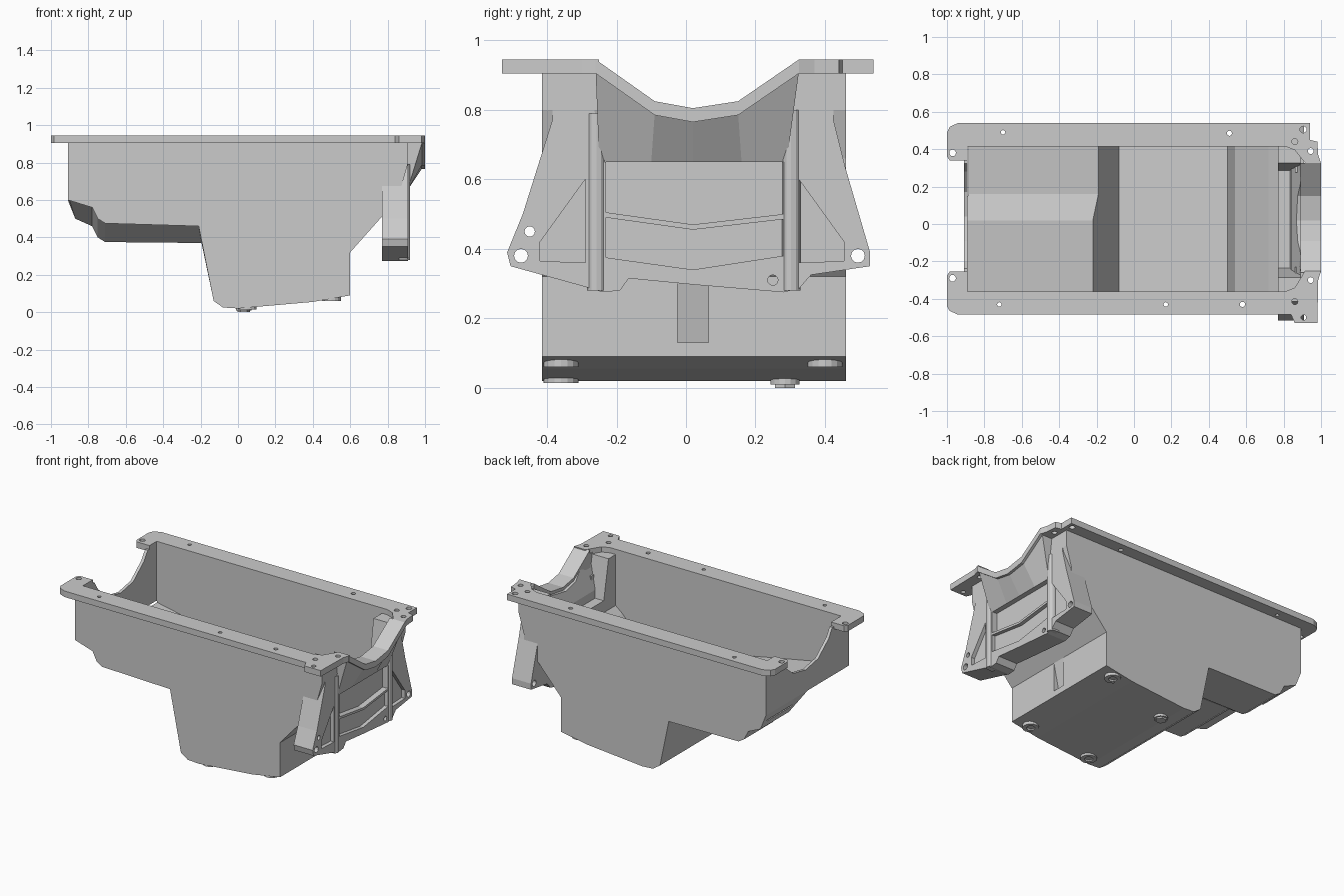
import bpy, bmesh, math
from mathutils import Vector

if "Cube" in bpy.data.objects:
    bpy.data.objects.remove(bpy.data.objects["Cube"])

def make(name, verts, faces):
    bm = bmesh.new()
    vs = [bm.verts.new(v) for v in verts]
    for f in faces:
        bm.faces.new([vs[i] for i in f])
    bmesh.ops.recalc_face_normals(bm, faces=bm.faces)
    me = bpy.data.meshes.new(name)
    bm.to_mesh(me)
    bm.free()
    ob = bpy.data.objects.new(name, me)
    bpy.context.collection.objects.link(ob)
    return ob

def loft(name, sections):
    """Closed solid through equal-length rings of 3D points."""
    n, k = len(sections[0]), len(sections)
    verts = [p for s in sections for p in s]
    faces = [list(range(n)), list(range((k - 1) * n, k * n))]
    for s in range(k - 1):
        for i in range(n):
            j = (i + 1) % n
            faces.append([s*n + i, s*n + j, (s+1)*n + j, (s+1)*n + i])
    return make(name, verts, faces)

def prism(name, pts, axis, a, b):
    """Extrude a 2D outline along x (y,z), y (x,z) or z (x,y)."""
    put = {'x': lambda p, t: (t, p[0], p[1]),
           'y': lambda p, t: (p[0], t, p[1]),
           'z': lambda p, t: (p[0], p[1], t)}[axis]
    return loft(name, [[put(p, t) for p in pts] for t in (a, b)])

def circle(u, v, r, n=12):
    return [(u + r*math.cos(2*math.pi*i/n), v + r*math.sin(2*math.pi*i/n)) for i in range(n)]

def cut(ob, *cutters):
    for c in cutters:
        m = ob.modifiers.new("cut", 'BOOLEAN')
        m.operation, m.solver, m.object = 'DIFFERENCE', 'EXACT', c
        bpy.context.view_layer.objects.active = ob
        bpy.ops.object.modifier_apply(modifier=m.name)
        bpy.data.objects.remove(c)

# Pan body: floor of the shallow end drops toward the back
right_out = [(-.13, .06), (-.08, .025), (0, .02), (.4, .055), (.6, .09), (.6, .32),
             (.76, .5), (.87, .6), (.87, .66), (.91, .8), (.91, .92)]
out_f = [(-.91, .92), (-.91, .6), (-.9, .597), (-.78, .56), (-.75, .5), (-.71, .475), (-.21, .46)]
out_b = [(-.91, .92), (-.91, .6), (-.87, .5), (-.78, .46), (-.75, .4), (-.71, .375), (-.195, .37)]
right_in = [(-.08, .06), (.5, .1), (.54, .33), (.72, .53), (.83, .62), (.84, .7), (.89, .85), (.89, 1)]
in_f = [(-.89, 1), (-.89, .63), (-.22, .5)]
in_b = [(-.89, 1), (-.89, .54), (-.19, .4)]

def tub(name, front, back, right, ys):
    return loft(name, [[(x, y, z) for x, z in part + right]
                       for y, part in zip(ys, (front, front, back, back))])

body = tub("pan_body", out_f, out_b, right_out, (-.415, .02, .16, .46))
cavity = tub("cavity", in_f, in_b, right_in, (-.36, .02, .16, .415))

# End notches and the groove in the sump wall
dip = [(-.26, .945), (-.09, .825), (.02, .805), (.15, .825), (.325, .945)]
left_dip = [(-.255, .945), (-.2, .86), (-.09, .77), (.04, .745), (.17, .77), (.28, .86), (.34, .945)]
cut(body, cavity,
    prism("left_notch", left_dip + [(.34, 1.1), (-.255, 1.1)], 'x', -1.1, -.8),
    prism("right_notch", [(y, z - .02) for y, z in dip] + [(.325, 1.1), (-.26, 1.1)], 'x', .8, 1.1),
    prism("groove", [(.56, .13), (.65, .13), (.65, .34), (.6, .32)], 'y', -.025, .065))

# Top flange rails with bolt holes
front_rail = [(-1, -.44), (-.985, -.465), (-.94, -.485), (.84, -.485), (.86, -.53), (.98, -.53),
              (.985, -.3), (1, -.25), (.915, -.25), (.86, -.34), (.81, -.36),
              (-.89, -.36), (-.89, -.255), (-.985, -.255), (-1, -.275)]
back_rail = [(-1, .49), (-.985, .52), (-.94, .54), (.94, .54), (.94, .45), (.98, .44),
             (.985, .37), (1, .325), (.915, .325), (.86, .395), (.81, .415),
             (-.89, .415), (-.89, .34), (-.985, .34), (-1, .36)]
holes_f = [(-.97, -.29, .018), (-.72, -.43, .012), (.17, -.43, .012), (.58, -.43, .014),
           (.86, -.415, .016), (.945, -.3, .016), (.907, -.5, .014)]
holes_b = [(-.97, .38, .018), (-.7, .49, .012), (.51, .485, .014), (.86, .44, .016),
           (.905, .505, .018), (.945, .39, .016)]
for name, rail, holes in (("front_flange", front_rail, holes_f), ("back_flange", back_rail, holes_b)):
    cut(prism(name, rail, 'z', .905, .945),
        *[prism("hole", circle(*h), 'z', .8, 1.0) for h in holes])

# Dipped rim and flared skirt at the right end
prism("end_rim", dip + [(y, z - .04) for y, z in reversed(dip)], 'x', .89, 1.0)
base_y = [-.25, -.1, .02, .16, .29]
loft("rim_skirt", [[(.985, y, z - .035), (.89, y, z - .035), (.87, b, .65), (.905, b, .65)]
                   for (y, z), b in zip(dip, base_y)])

# Mounting bracket plate with pockets and bolt holes
plate = prism("mounting_bracket", [
    (-.385, .91), (-.385, .77), (-.47, .5), (-.515, .39), (-.505, .35), (-.27, .285),
    (-.24, .275), (-.19, .28), (-.165, .315), (.02, .297), (.28, .275), (.325, .285), (.36, .325),
    (.53, .35), (.53, .39), (.46, .63), (.425, .77), (.425, .91), (.325, .91),
    (.285, .65), (-.235, .65), (-.285, .91)], 'x', .77, .91)
side_pocket = [(-.42, .365), (-.42, .42), (-.29, .6), (-.29, .36)]
cut(plate,
    prism("pocket", side_pocket, 'x', .885, 1),
    prism("pocket", [(.035 - y, z) for y, z in side_pocket], 'x', .885, 1),
    prism("pocket", [(-.23, .375), (.02, .34), (.28, .38), (.28, .485), (.02, .455), (-.23, .49)], 'x', .885, 1),
    prism("pocket", [(-.23, .505), (.02, .47), (.28, .5), (.28, .7), (-.23, .7)], 'x', .872, 1),
    *[prism("hole", circle(*h), 'x', .7, 1)
      for h in ((-.475, .38, .02), (.495, .38, .02), (-.45, .45, .015), (.25, .31, .015))])

# Rounded vertical ribs on the bracket
for name, yc, top in (("left_rib", -.258, .79), ("right_rib", .303, .8)):
    prof = [(.86, yc - .027)] + [(.895 + .025*math.sin(math.pi*i/6), yc - .027*math.cos(math.pi*i/6))
                                 for i in range(7)] + [(.86, yc + .027)]
    prism(name, prof, 'z', .28, top)

# Bottom bosses and hexagonal drain plug
for x, y, z in ((.5, -.36, .06), (.5, .4, .06), (.05, -.36, .014)):
    boss = prism("bottom_boss", circle(x, y, .05, 16), 'z', z, z + .025)
    cut(boss, prism("hole", circle(x, y, .026, 12), 'z', z - .05, z + .012))
prism("drain_washer", circle(.03, .285, .042, 16), 'z', .01, .04)
prism("drain_plug", circle(.03, .285, .034, 6), 'z', 0, .03)
